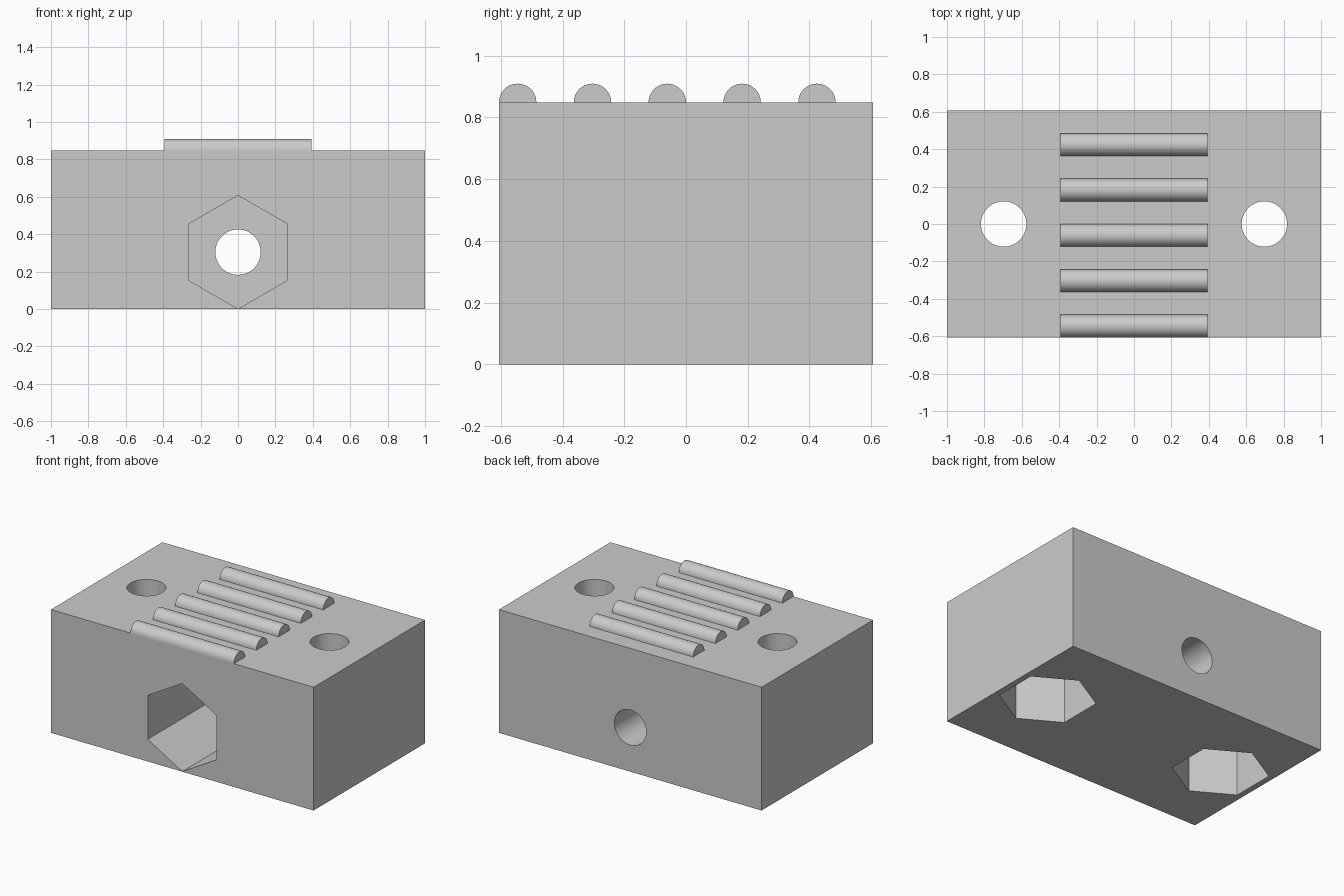
import bpy
import math
from mathutils import Matrix

cube = bpy.data.objects.get("Cube")
if cube:
    bpy.data.objects.remove(cube, do_unlink=True)

MM = 2 / 33                      # one millimetre in model units
WIDTH, DEPTH, HEIGHT = 33 * MM, 20 * MM, 14 * MM
BOLT_R, NUT_R = 2 * MM, 5 * MM

gray = bpy.data.materials.new("plain gray")
gray.use_nodes = True
COLOR = (0.6, 0.6, 0.6, 1)
gray.diffuse_color = COLOR
gray.node_tree.nodes["Principled BSDF"].inputs["Base Color"].default_value = COLOR


def prism(name, sides, radius, start, end, axis, spin=0):
    """Closed prism running from start to end along the z, y or x axis."""
    length = sum(abs(b - a) for a, b in zip(start, end))
    centre = [(a + b) / 2 for a, b in zip(start, end)]
    bpy.ops.mesh.primitive_cylinder_add(vertices=sides, radius=radius, depth=length)
    ob = bpy.context.object
    ob.name = name
    turn = {"z": Matrix(), "y": Matrix.Rotation(math.pi / 2, 4, "X"),
            "x": Matrix.Rotation(math.pi / 2, 4, "Y")}[axis]
    ob.data.transform(Matrix.Translation(centre) @ turn @ Matrix.Rotation(spin, 4, "Z"))
    ob.data.materials.append(gray)
    return ob


def smooth(ob):
    bpy.ops.object.select_all(action="DESELECT")
    ob.select_set(True)
    bpy.context.view_layer.objects.active = ob
    bpy.ops.object.shade_smooth_by_angle(angle=math.radians(30))


# Main block
bpy.ops.mesh.primitive_cube_add(size=1)
block = bpy.context.object
block.name = "clamp_block"
block.data.transform(Matrix.Translation((0, 0, HEIGHT / 2))
                     @ Matrix.Diagonal((WIDTH, DEPTH, HEIGHT, 1)))
block.data.materials.append(gray)

# Front nut pocket and its bolt hole through to the back
axis_z = NUT_R + 0.001
front, back = -DEPTH / 2, DEPTH / 2
cutters = [
    prism("front_nut_pocket", 6, NUT_R, (0, front - 0.1, axis_z),
          (0, back - 5 * MM, axis_z), "y"),
    prism("front_bolt_hole", 64, BOLT_R, (0, front + 0.1, axis_z),
          (0, back + 0.1, axis_z), "y"),
]

# Bottom nut pockets with bolt holes up through the top
for side, label in ((1, "left"), (-1, "right")):
    x = side * 11.5 * MM
    cutters.append(prism(label + "_nut_pocket", 6, NUT_R, (x, 0, -0.1),
                         (x, 0, HEIGHT - 5 * MM), "z"))
    cutters.append(prism(label + "_bolt_hole", 64, BOLT_R, (x, 0, 0.1),
                         (x, 0, HEIGHT + 0.1), "z"))

# Cut the pockets and holes, then drop the cutters
for cutter in cutters:
    cutter.hide_render = True
    mod = block.modifiers.new(cutter.name, "BOOLEAN")
    mod.operation = "DIFFERENCE"
    mod.solver = "EXACT"
    mod.object = cutter
    bpy.context.view_layer.objects.active = block
    bpy.ops.object.modifier_apply(modifier=mod.name)
    bpy.data.objects.remove(cutter, do_unlink=True)
smooth(block)

# Half-round grip ridges across the top, the first flush with the front
half = 6.5 * MM
for i in range(5):
    y = front + MM + i * 4 * MM
    ridge = prism("grip_ridge_%d" % (i + 1), 48, MM, (-half, y, HEIGHT),
                  (half, y, HEIGHT), "x")
    for v in ridge.data.vertices:
        v.co.z = max(v.co.z, HEIGHT - 0.001)
    smooth(ridge)
